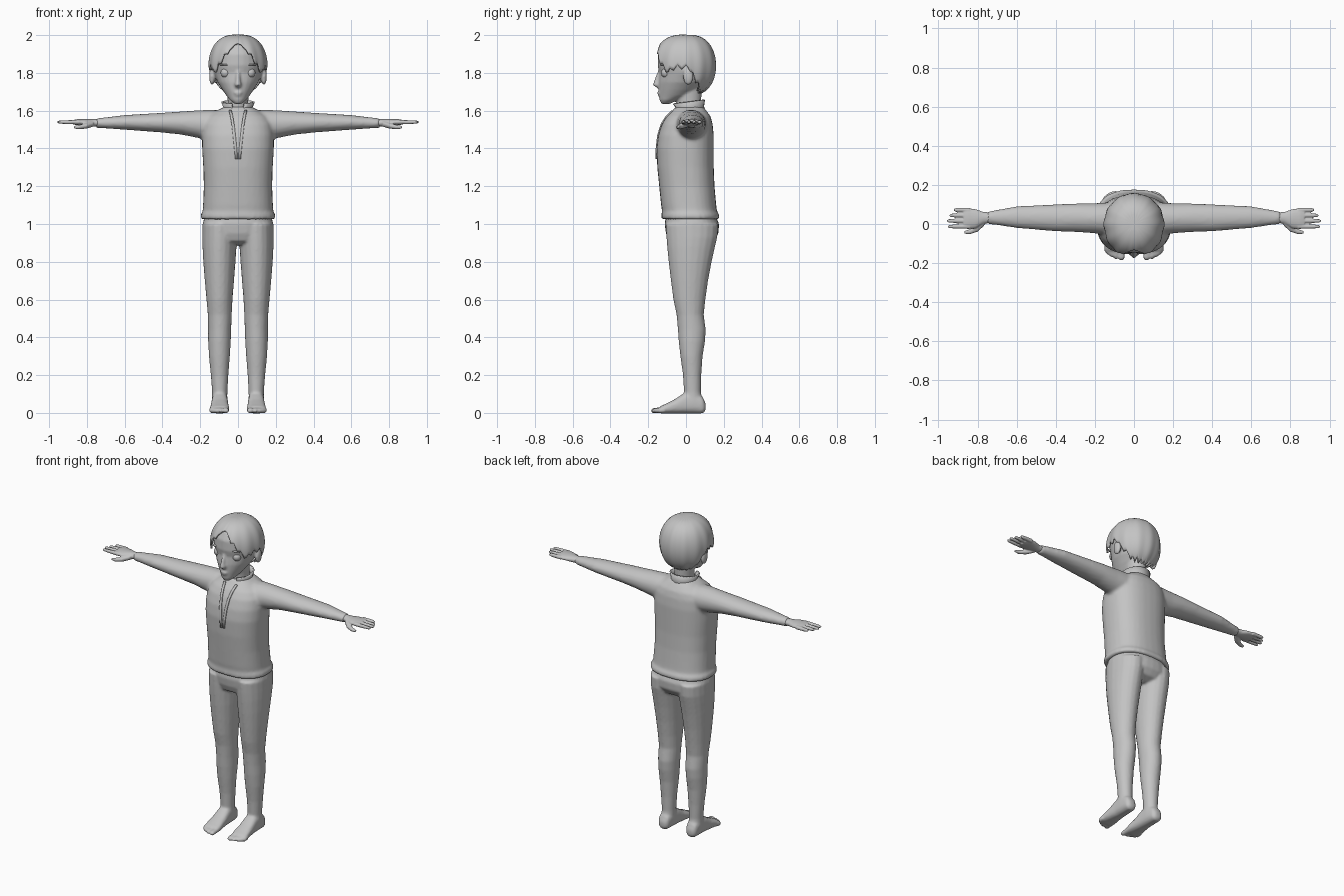
import bpy, bmesh, math
from mathutils import Matrix, Vector

grey = bpy.data.materials.new("soft grey")
grey.diffuse_color = (0.55, 0.55, 0.55, 1)


def finish(name, bm, voxel=0, smooth=0, thick=0):
    """Turn a bmesh into an object, optionally fusing its shells or thickening it."""
    bmesh.ops.recalc_face_normals(bm, faces=bm.faces)
    for f in bm.faces:
        f.smooth = True
    mesh = bpy.data.meshes.new(name)
    bm.to_mesh(mesh)
    bm.free()
    mesh.materials.append(grey)
    ob = bpy.data.objects.new(name, mesh)
    bpy.context.collection.objects.link(ob)
    if voxel:
        m = ob.modifiers.new("fuse", 'REMESH')
        m.mode, m.voxel_size, m.use_smooth_shade = 'VOXEL', voxel, True
    if smooth:
        m = ob.modifiers.new("relax", 'SMOOTH')
        m.factor, m.iterations = 0.5, smooth
    if thick:
        m = ob.modifiers.new("thickness", 'SOLIDIFY')
        m.thickness, m.offset = thick, 0
    return ob


def loft(bm, axis, rings, side=1, n=20, power=2.0):
    """Closed tube along an axis; each ring is (position, u0, u1, v0, v1)."""
    loops = []
    for p, u0, u1, v0, v1 in rings:
        loop = []
        for i in range(n):
            a = math.tau * i / n
            c, s = math.cos(a), math.sin(a)
            u = (u0 + u1) / 2 + (u1 - u0) / 2 * math.copysign(abs(c) ** (2 / power), c)
            v = (v0 + v1) / 2 + (v1 - v0) / 2 * math.copysign(abs(s) ** (2 / power), s)
            co = {'x': (p, u, v), 'y': (u, p, v), 'z': (u, v, p)}[axis]
            loop.append(bm.verts.new((co[0] * side, co[1], co[2])))
        loops.append(loop)
    for a, b in zip(loops, loops[1:]):
        for i in range(n):
            bm.faces.new((a[i], a[(i + 1) % n], b[(i + 1) % n], b[i]))
    bm.faces.new(loops[0])
    bm.faces.new(loops[-1])


def blob(bm, centre, size):
    bmesh.ops.create_uvsphere(bm, u_segments=16, v_segments=10, radius=1,
                              matrix=Matrix.Translation(centre) @ Matrix.Diagonal((*size, 1)))


def lerp_keys(keys, x):
    for (a, va), (b, vb) in zip(keys, keys[1:]):
        if x <= b:
            return va + (vb - va) * (x - a) / (b - a)
    return keys[-1][1]


# Head with neck, nose, ears and lips
bm = bmesh.new()
loft(bm, 'z', [(z, -w, w, f, b) for z, w, f, b in (
    (1.636, .018, -.13, -.085), (1.655, .042, -.14, -.045), (1.68, .062, -.143, .02),
    (1.71, .083, -.145, .06), (1.75, .108, -.146, .10), (1.80, .127, -.141, .125),
    (1.84, .135, -.150, .135), (1.90, .130, -.148, .130), (1.945, .10, -.125, .105),
    (1.98, .05, -.06, .06))], n=28)
loft(bm, 'z', [(1.56, -.06, .06, -.045, .085), (1.64, -.054, .054, -.05, .08),
               (1.74, -.06, .06, -.06, .085)])
loft(bm, 'z', [(1.718, -.008, .008, -.15, -.12), (1.735, -.02, .02, -.177, -.12),
               (1.76, -.014, .014, -.170, -.12), (1.81, -.010, .010, -.150, -.12)], n=10)
blob(bm, (0, -.14, 1.695), (.024, .014, .006))
blob(bm, (0, -.139, 1.684), (.019, .013, .005))
for s in (1, -1):
    blob(bm, (s * .137, .012, 1.782), (.016, .028, .047))
finish("head", bm, .007, 3)

# Eyes
bm = bmesh.new()
for s in (1, -1):
    blob(bm, (s * .066, -.106, 1.80), (.026, .026, .026))
finish("eyes", bm)

# Brows
bm = bmesh.new()
for s in (1, -1):
    blob(bm, (s * .066, -.126, 1.843), (.036, .012, .005))
finish("brows", bm)

# Hair: dome whose lower edge follows the hairline, parted in the middle
hairline = [(0, 1.955), (8, 1.95), (25, 1.905), (42, 1.845), (56, 1.805), (70, 1.83),
            (95, 1.83), (112, 1.76), (130, 1.71), (180, 1.695)]
bm = bmesh.new()
N, M = 96, 14
top = bm.verts.new((0, -.01, 1.997))
grid = []
for i in range(N):
    deg = 360 * i / N
    d = min(deg, 360 - deg)
    edge = lerp_keys(hairline, d)
    if d > 18:
        edge += .012 * (abs((d % 15) / 7.5 - 1) * 2 - 1)
    end = math.acos((edge - 1.84) / .158)
    column = []
    for j in range(1, M + 1):
        phi = end * j / M
        r = math.sin(phi) ** .72
        t = j / M
        r *= 1 + .018 * t * math.cos(math.radians(d * 12)) - .05 * t * max(0, 1 - d / 6)
        a = math.radians(deg)
        depth = .172 if math.cos(a) > 0 else .153
        column.append(bm.verts.new((.149 * r * math.sin(a), -depth * r * math.cos(a),
                                    1.84 + .158 * math.cos(phi))))
    grid.append(column)
for i in range(N):
    a, b = grid[i], grid[(i + 1) % N]
    bm.faces.new((top, a[0], b[0]))
    for j in range(M - 1):
        bm.faces.new((a[j], a[j + 1], b[j + 1], b[j]))
finish("hair", bm, thick=.010)

# Pullover with hem band and sleeves
bm = bmesh.new()
loft(bm, 'z', [(z, -w, w, f, b) for z, w, f, b in (
    (1.025, .198, -.130, .178), (1.052, .198, -.130, .176), (1.064, .187, -.126, .164),
    (1.10, .185, -.132, .160), (1.20, .181, -.142, .151), (1.30, .184, -.152, .147),
    (1.40, .190, -.156, .147), (1.47, .190, -.147, .147), (1.53, .182, -.127, .141),
    (1.57, .158, -.102, .130), (1.60, .11, -.072, .108), (1.62, .075, -.056, .092))],
    n=32, power=2.4)
for s in (1, -1):
    loft(bm, 'x', [(.05, -.06, .11, 1.47, 1.60), (.15, -.055, .11, 1.445, 1.605),
                   (.21, -.047, .106, 1.455, 1.602), (.30, -.041, .105, 1.473, 1.596),
                   (.40, -.038, .101, 1.484, 1.589), (.60, -.021, .091, 1.499, 1.577),
                   (.70, -.006, .073, 1.506, 1.565), (.75, .0, .064, 1.508, 1.560)], s)
finish("pullover", bm, .010, 5)

# Stand-up collar, open at the front and higher at the back
bm = bmesh.new()
rows = []
for i in range(25):
    deg = 22 + (360 - 44) * i / 24
    a = math.radians(deg)
    back = (1 - math.cos(a)) / 2
    rows.append([bm.verts.new((r * math.sin(a), .018 - r * math.cos(a), z)) for r, z in (
        (.082, 1.585 + .01 * back), (.073, 1.612 + .01 * back),
        (.078 + .012 * (1 - back), 1.636 + .022 * back))])
for a, b in zip(rows, rows[1:]):
    for j in range(2):
        bm.faces.new((a[j], a[j + 1], b[j + 1], b[j]))
finish("collar", bm, thick=.009)

# Neck opening: two lapels narrowing to a point on the chest
bm = bmesh.new()
path = [(1.60, -.074, .034), (1.565, -.108, .026), (1.53, -.130, .020), (1.47, -.149, .013),
        (1.40, -.157, .006), (1.345, -.157, .001)]
for s in (1, -1):
    strip = [[bm.verts.new((s * x, y, z)) for x in (gap, gap + .014)] for z, y, gap in path]
    for a, b in zip(strip, strip[1:]):
        bm.faces.new((a[0], a[1], b[1], b[0]))
finish("lapels", bm, thick=.007)

# Hands with four fingers and a thumb
bm = bmesh.new()
for s in (1, -1):
    loft(bm, 'x', [(.72, .008, .058, 1.515, 1.555), (.77, .0, .062, 1.515, 1.555),
                   (.81, -.022, .076, 1.519, 1.556), (.85, -.026, .082, 1.523, 1.555),
                   (.872, -.022, .080, 1.527, 1.551)], s)
    for y, tip in ((.072, .922), (.044, .944), (.016, .957), (-.013, .952)):
        loft(bm, 'x', [(.84, y - .012, y + .012, 1.527, 1.551),
                       (.90, y - .011, y + .011, 1.528, 1.550),
                       (tip - .008, y - .009, y + .009, 1.531, 1.548),
                       (tip, y - .004, y + .004, 1.535, 1.544)], s, 10)
    loft(bm, 'x', [(.765, -.008, .03, 1.515, 1.545), (.80, -.040, .0, 1.505, 1.535),
                   (.84, -.053, -.026, 1.501, 1.525), (.868, -.050, -.036, 1.505, 1.519)], s, 10)
finish("hands", bm, .004, 3)

# Trousers, legs and bare feet
bm = bmesh.new()
loft(bm, 'z', [(1.05, -.175, .175, -.105, .155), (1.00, -.187, .187, -.113, .175),
               (.95, -.187, .187, -.106, .172), (.91, -.16, .16, -.09, .145),
               (.89, -.10, .10, -.05, .10)], n=32, power=2.3)
for s in (1, -1):
    loft(bm, 'z', [(1.0, .0, .188, -.108, .170), (.93, .004, .189, -.104, .166),
                   (.88, .008, .188, -.100, .154), (.80, .013, .184, -.092, .136),
                   (.70, .021, .176, -.080, .117), (.60, .029, .167, -.067, .103),
                   (.52, .033, .160, -.050, .094), (.44, .036, .158, -.043, .105),
                   (.38, .038, .158, -.039, .101), (.30, .043, .154, -.030, .088),
                   (.20, .051, .144, -.016, .081), (.11, .056, .137, -.011, .079),
                   (.05, .056, .138, -.02, .09)], s)
    loft(bm, 'y', [(.104, .078, .118, .012, .05), (.088, .062, .134, -.003, .085),
                   (.04, .055, .139, -.003, .115), (-.01, .053, .140, -.003, .105),
                   (-.06, .050, .144, -.003, .072), (-.11, .045, .150, -.003, .047),
                   (-.135, .048, .148, -.003, .036)], s, power=2.6)
    # toes
    for x, w, tip in ((.064, .018, -.187), (.093, .012, -.180), (.112, .011, -.171),
                      (.129, .010, -.161), (.143, .009, -.149)):
        loft(bm, 'y', [(-.11, x - w, x + w, 0, .034), (tip + .012, x - w, x + w, -.002, .026),
                       (tip, x - w * .5, x + w * .5, .003, .017)], s, 10)
finish("legs", bm, .0075, 4)
